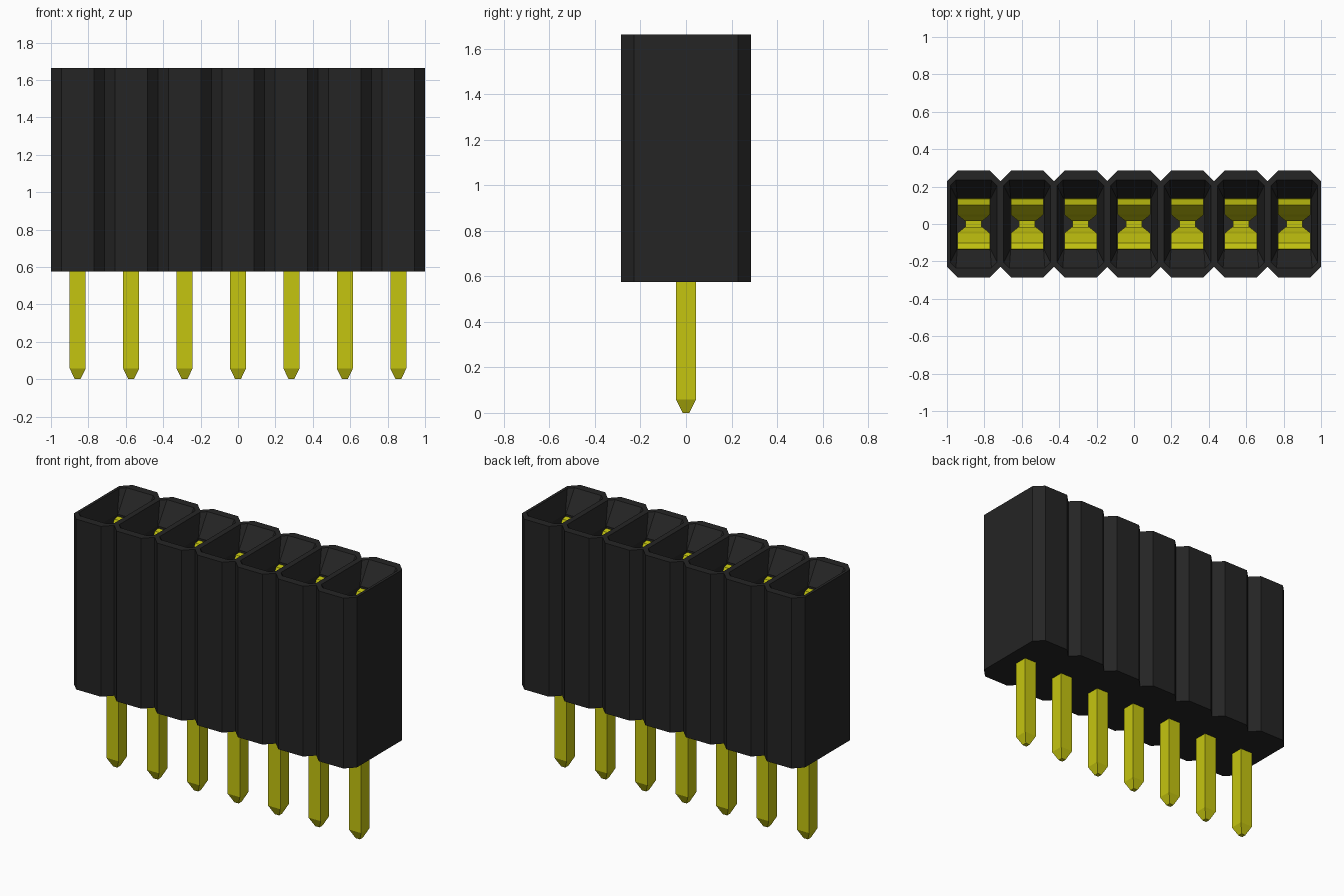
import bpy, bmesh

cube = bpy.data.objects.get("Cube")
if cube:
    bpy.data.objects.remove(cube, do_unlink=True)

COUNT = 7
PITCH = 2 / COUNT
BOTTOM, TOP = 0.575, 1.663
CENTRES = [(i - (COUNT - 1) / 2) * PITCH for i in range(COUNT)]


def material(name, colour, roughness):
    m = bpy.data.materials.new(name)
    m.use_nodes = True
    m.diffuse_color = colour
    bsdf = m.node_tree.nodes["Principled BSDF"]
    bsdf.inputs["Base Color"].default_value = colour
    bsdf.inputs["Roughness"].default_value = roughness
    return m


black = material("black plastic", (0.018, 0.018, 0.018, 1), 0.6)
gold = material("yellow gold", (0.56, 0.56, 0.005, 1), 0.5)


def finish(bm, name, mat):
    bmesh.ops.remove_doubles(bm, verts=bm.verts, dist=0.0005)
    bmesh.ops.recalc_face_normals(bm, faces=bm.faces)
    mesh = bpy.data.meshes.new(name)
    bm.to_mesh(mesh)
    bm.free()
    mesh.materials.append(mat)
    obj = bpy.data.objects.new(name, mesh)
    bpy.context.collection.objects.link(obj)
    return obj


def ring(bm, cx, hx, hy, cut, z):
    """Rectangle with cut corners, counter-clockwise from the +x side."""
    a, b = hx - cut, hy - cut
    pts = [(hx, -b), (hx, b), (a, hy), (-a, hy),
           (-hx, b), (-hx, -b), (-a, -hy), (a, -hy)]
    return [bm.verts.new((cx + x, y, z)) for x, y in pts]


def bridge(bm, low, high, skip=()):
    n = len(low)
    for i in range(n):
        if i not in skip:
            j = (i + 1) % n
            bm.faces.new((low[i], low[j], high[j], high[i]))


# Housing: a row of cut-corner cells, each with a funnel and a deep slot
bm = bmesh.new()
for i, cx in enumerate(CENTRES):
    half = PITCH / 2
    rings = [ring(bm, cx, half, 0.285, 0.056, BOTTOM),
             ring(bm, cx, half, 0.285, 0.056, TOP),
             ring(bm, cx, 0.125, 0.235, 0.03, TOP),
             ring(bm, cx, 0.09, 0.137, 0.002, TOP - 0.13),
             ring(bm, cx, 0.09, 0.137, 0.002, 0.8)]
    # Neighbouring cells share no wall faces
    skip = set()
    if i < COUNT - 1:
        skip.add(0)
    if i > 0:
        skip.add(4)
    bridge(bm, rings[0], rings[1], skip)
    for low, high in zip(rings[1:], rings[2:]):
        bridge(bm, low, high)
    bm.faces.new(rings[0])
    bm.faces.new(rings[-1])
finish(bm, "housing", black)

# Spring leaf path: y, z, half width
LEAF = [(0.135, 1.515, 0.087), (0.105, 1.51, 0.087), (0.056, 1.42, 0.087),
        (0.045, 1.38, 0.075), (0.022, 1.33, 0.046), (0.04, 1.22, 0.046),
        (0.06, 0.95, 0.046), (0.06, 0.81, 0.046)]


def spring_leaf(bm, cx, side):
    rows = [[bm.verts.new((cx + sx * w, side * y, z)) for sx in (-1, 1)]
            for y, z, w in LEAF]
    for a, b in zip(rows, rows[1:]):
        bm.faces.new((a[0], a[1], b[1], b[0]))


# Contacts: two facing leaves and a tapered square pin per cell
for i, cx in enumerate(CENTRES, 1):
    bm = bmesh.new()
    for side in (-1, 1):
        spring_leaf(bm, cx, side)
    leaves = finish(bm, f"contact_leaves_{i}", gold)
    mod = leaves.modifiers.new("sheet thickness", "SOLIDIFY")
    mod.thickness = 0.012
    mod.offset = 0

    bm = bmesh.new()
    loops = []
    for h, z in ((0.015, 0), (0.043, 0.058), (0.043, 1.2)):
        loops.append([bm.verts.new((cx + sx * h, sy * h, z))
                      for sx, sy in ((-1, -1), (1, -1), (1, 1), (-1, 1))])
    for low, high in zip(loops, loops[1:]):
        bridge(bm, low, high)
    bm.faces.new(loops[0])
    bm.faces.new(loops[-1])
    finish(bm, f"pin_{i}", gold)
